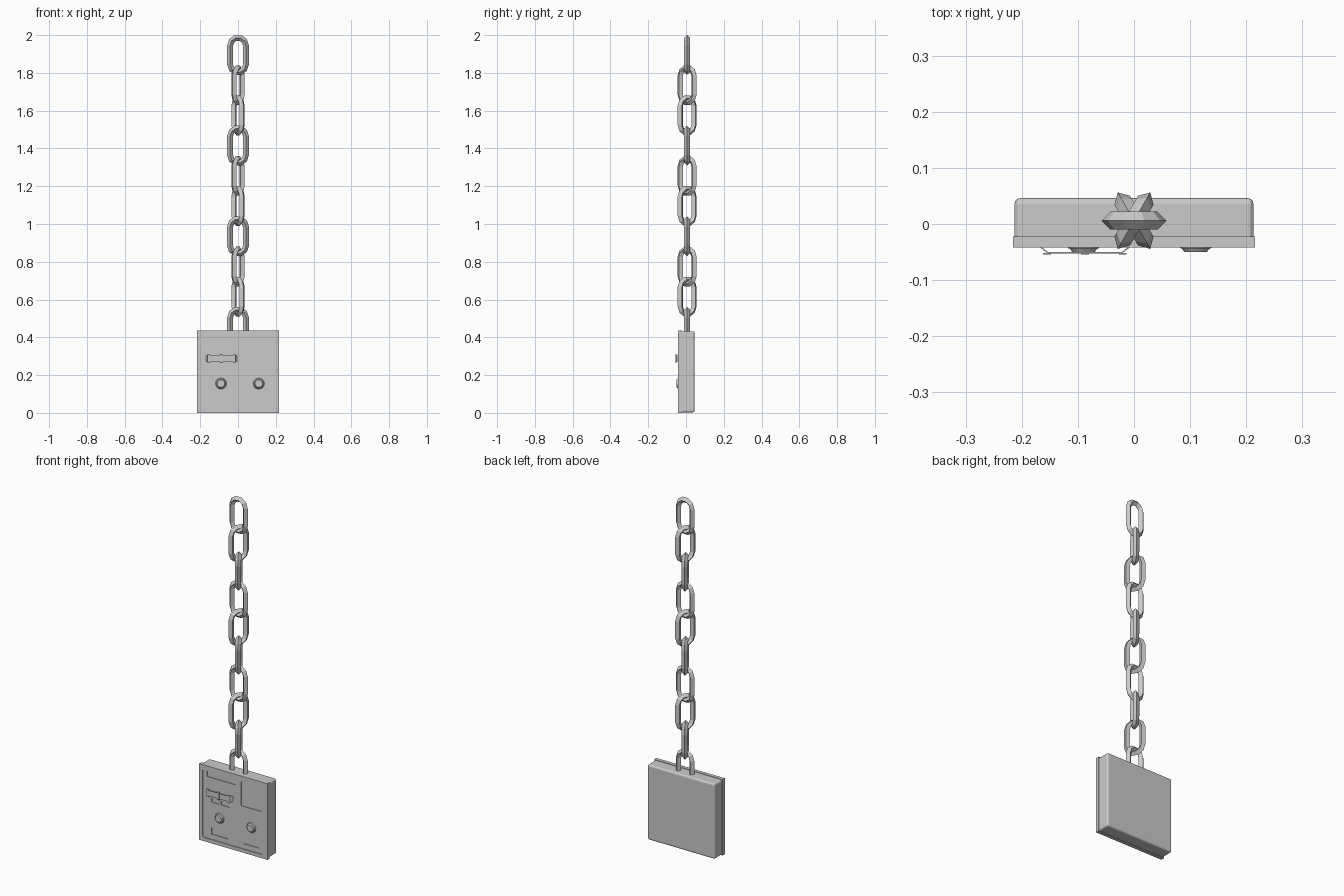
import bpy, bmesh, math
from mathutils import Vector, Matrix

if "Cube" in bpy.data.objects:
    bpy.data.objects.remove(bpy.data.objects["Cube"])

CY = 0.006  # chain plane


def finish(name, bm):
    bmesh.ops.recalc_face_normals(bm, faces=bm.faces)
    me = bpy.data.meshes.new(name)
    bm.to_mesh(me)
    bm.free()
    ob = bpy.data.objects.new(name, me)
    bpy.context.collection.objects.link(ob)
    return ob


def box(name, x0, x1, y0, y1, z0, z1):
    bm = bmesh.new()
    size = Matrix.Diagonal((x1 - x0, y1 - y0, z1 - z0, 1))
    mid = Matrix.Translation(((x0 + x1) / 2, (y0 + y1) / 2, (z0 + z1) / 2))
    bmesh.ops.create_cube(bm, size=1, matrix=mid @ size)
    return finish(name, bm)


def bevel(ob, width, segments=2):
    m = ob.modifiers.new("bevel", 'BEVEL')
    m.width = width
    m.segments = segments


# Chain link: stadium path with a diamond section
def chain_link_mesh():
    R, r, half, n = 0.042, 0.016, 0.05, 5
    bm = bmesh.new()
    rings = []
    for side in (1, -1):
        for i in range(n + 1):
            a = math.pi * i / n + (0 if side == 1 else math.pi)
            ring = []
            for dr, dy in ((r, 0), (0, r), (-r, 0), (0, -r)):
                ring.append(bm.verts.new(((R + dr) * math.cos(a), dy,
                                          (R + dr) * math.sin(a) + side * half)))
            rings.append(ring)
    for i, a in enumerate(rings):
        b = rings[(i + 1) % len(rings)]
        for k in range(4):
            j = (k + 1) % 4
            bm.faces.new((a[k], a[j], b[j], b[k]))
    return finish("chain_link_1", bm)


first = chain_link_mesh()
for i in range(10):
    link = first if i == 0 else bpy.data.objects.new(f"chain_link_{i + 1}", first.data)
    if i:
        bpy.context.collection.objects.link(link)
    link.location = (0, CY, 1.895 - 0.16 * i)
    link.rotation_euler.z = math.radians(60 * (i % 3))

# Back shell of the case
shell = box("case_back", -0.213, 0.213, -0.024, 0.046, 0.003, 0.432)
bm = bmesh.new()
bm.from_mesh(shell.data)
edges = [e for e in bm.edges if max(v.co.y for v in e.verts) > 0.04]
bmesh.ops.bevel(bm, geom=edges, offset=0.01, segments=3, profile=0.5, affect='EDGES')
bm.to_mesh(shell.data)
bm.free()

# Front cover with recessed face and shallow label pockets
cover = box("case_front", -0.216, 0.216, -0.042, -0.022, 0, 0.435)


def cut(ob, cutter):
    m = ob.modifiers.new("cut", 'BOOLEAN')
    m.operation = 'DIFFERENCE'
    m.solver = 'EXACT'
    m.object = cutter
    cutter.hide_render = True
    cutter.hide_viewport = True
    cutter.display_type = 'WIRE'


bm = bmesh.new()
bmesh.ops.create_cube(bm, size=1, matrix=Matrix.Translation((0, -0.049, 0.2175))
                      @ Matrix.Diagonal((0.39, 0.022, 0.393, 1)))
corners = [e for e in bm.edges if abs(e.verts[0].co.y - e.verts[1].co.y) > 0.01]
bmesh.ops.bevel(bm, geom=corners, offset=0.015, segments=3, profile=0.5, affect='EDGES')
cut(cover, finish("face_cutter", bm))

for i, (x0, x1, z0, z1) in enumerate([
        (-0.17, 0.01, 0.372, 0.405), (0.047, 0.175, 0.263, 0.40),
        (-0.14, -0.095, 0.233, 0.256), (-0.08, -0.03, 0.233, 0.256),
        (-0.14, -0.035, 0.05, 0.09), (0.06, 0.16, 0.05, 0.09)]):
    cut(cover, box(f"pocket_cutter_{i}", x0, x1, -0.05, -0.0345, z0, z1))


# Thin bent strips: handle band and its clips
def strip(name, pts, z0, z1, t=0.003):
    bm = bmesh.new()
    loop = [(x, y) for x, y in pts] + [(x, y + t) for x, y in reversed(pts)]
    face = bm.faces.new([bm.verts.new((x, y, z0)) for x, y in loop])
    ext = bmesh.ops.extrude_face_region(bm, geom=[face])
    bmesh.ops.translate(bm, vec=(0, 0, z1 - z0),
                        verts=[v for v in ext['geom'] if isinstance(v, bmesh.types.BMVert)])
    return finish(name, bm)


arch = [(-0.17, -0.04), (-0.153, -0.053), (-0.022, -0.053), (-0.005, -0.04)]
strip("handle_band", arch, 0.272, 0.304)
for i, x in enumerate((-0.155, -0.0875, -0.02)):
    strip(f"handle_clip_{i}", [(x - 0.007, -0.0545), (x + 0.007, -0.0545)], 0.265, 0.311)

# Knobs: tapered discs with a flat cap
for i, x in enumerate((-0.09, 0.11)):
    bm = bmesh.new()
    for r1, r2, y0, y1 in ((0.031, 0.027, -0.036, -0.044), (0.025, 0.02, -0.043, -0.05)):
        bmesh.ops.create_cone(bm, cap_ends=True, segments=12, radius1=r1, radius2=r2,
                              depth=y0 - y1,
                              matrix=Matrix.Translation((x, (y0 + y1) / 2, 0.155))
                              @ Matrix.Rotation(math.pi / 2, 4, 'X'))
    finish(f"knob_{i}", bm)
